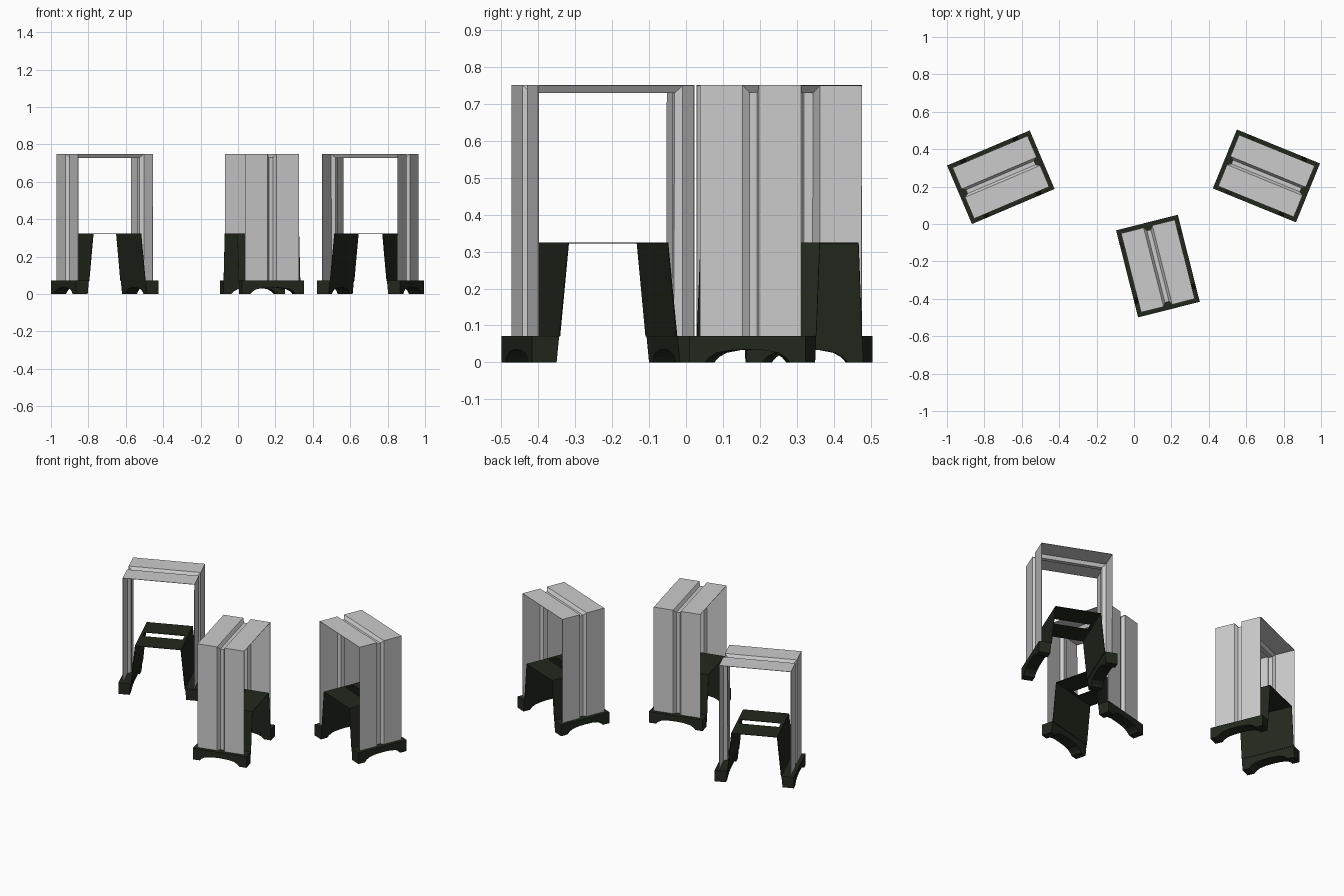
import bpy, bmesh
from math import radians
from mathutils import Matrix

if "Cube" in bpy.data.objects:
    bpy.data.objects.remove(bpy.data.objects["Cube"])

dark = bpy.data.materials.new("dark_green")
dark.diffuse_color = (0.016, 0.022, 0.012, 1)
dark.use_nodes = True
dark.node_tree.nodes["Principled BSDF"].inputs["Base Color"].default_value = dark.diffuse_color


def finish(bm, name, mat=None):
    bmesh.ops.remove_doubles(bm, verts=bm.verts, dist=1e-5)
    bmesh.ops.recalc_face_normals(bm, faces=bm.faces)
    me = bpy.data.meshes.new(name)
    bm.to_mesh(me)
    bm.free()
    if mat:
        me.materials.append(mat)
    return me


def quad(bm, *pts):
    bm.faces.new([bm.verts.new(p) for p in pts])


# Folded sheet cover: channelled cross-section swept over an upside-down U
def make_cover():
    section = [(-.148, 0), (-.024, 0), (-.011, .02), (.011, .02), (.024, 0), (.148, 0)]
    bm = bmesh.new()
    rows = []
    for v, d in section:
        a, top = .218 - d, .75 - d
        rows.append([bm.verts.new(p) for p in
                     ((-a, v, .07), (-a, v, top), (a, v, top), (a, v, .07))])
    for r, s in zip(rows, rows[1:]):
        for i in range(3):
            bm.faces.new((r[i], r[i + 1], s[i + 1], s[i]))
    return finish(bm, "cover")


def inner(z):
    return .172 - .1 * z


# Pair of feet: arched profile extruded, inner face sloped
def make_feet():
    arch = [(.125, 0), (.112, .014), (.09, .026), (.05, .033), (0, .035)]
    prof = [(.17, .072), (.17, 0)] + arch
    prof += [(-v, z) for v, z in reversed(prof[:-1])]
    bm = bmesh.new()
    for s in (-1, 1):
        a = [bm.verts.new((s * .24, v, z)) for v, z in prof]
        b = [bm.verts.new((s * inner(z), v, z)) for v, z in prof]
        bm.faces.new(a)
        bm.faces.new(b)
        for i in range(len(prof)):
            j = (i + 1) % len(prof)
            bm.faces.new((a[i], a[j], b[j], b[i]))
    return finish(bm, "feet", dark)


# Inner stand: sloped side sheets and a top with a long slot
def make_stand():
    bm = bmesh.new()
    us = [-inner(.325), -.12, .12, inner(.325)]
    vs = [-.17, -.028, .028, .17]
    h = .325
    for i in range(3):
        for j in range(3):
            if (i, j) != (1, 1):
                quad(bm, (us[i], vs[j], h), (us[i + 1], vs[j], h),
                     (us[i + 1], vs[j + 1], h), (us[i], vs[j + 1], h))
    for s in (-1, 1):
        for j in range(3):
            t, b = s * inner(h), s * inner(.07)
            quad(bm, (t, vs[j], h), (t, vs[j + 1], h), (b, vs[j + 1], .07), (b, vs[j], .07))
    return finish(bm, "inner_stand", dark)


parts = [(make_cover(), .003), (make_feet(), 0), (make_stand(), .003)]

# Three identical units placed around the centre
for label, x, y, angle in (("left", -.712, .25, 23), ("right", .708, .257, -22.2),
                           ("middle", .128, -.225, 104.2)):
    for me, thick in parts:
        ob = bpy.data.objects.new(f"{label}_{me.name}", me)
        bpy.context.collection.objects.link(ob)
        ob.matrix_world = Matrix.Translation((x, y, 0)) @ Matrix.Rotation(radians(angle), 4, 'Z')
        if thick:
            mod = ob.modifiers.new("sheet", 'SOLIDIFY')
            mod.thickness = thick
            mod.offset = -1
